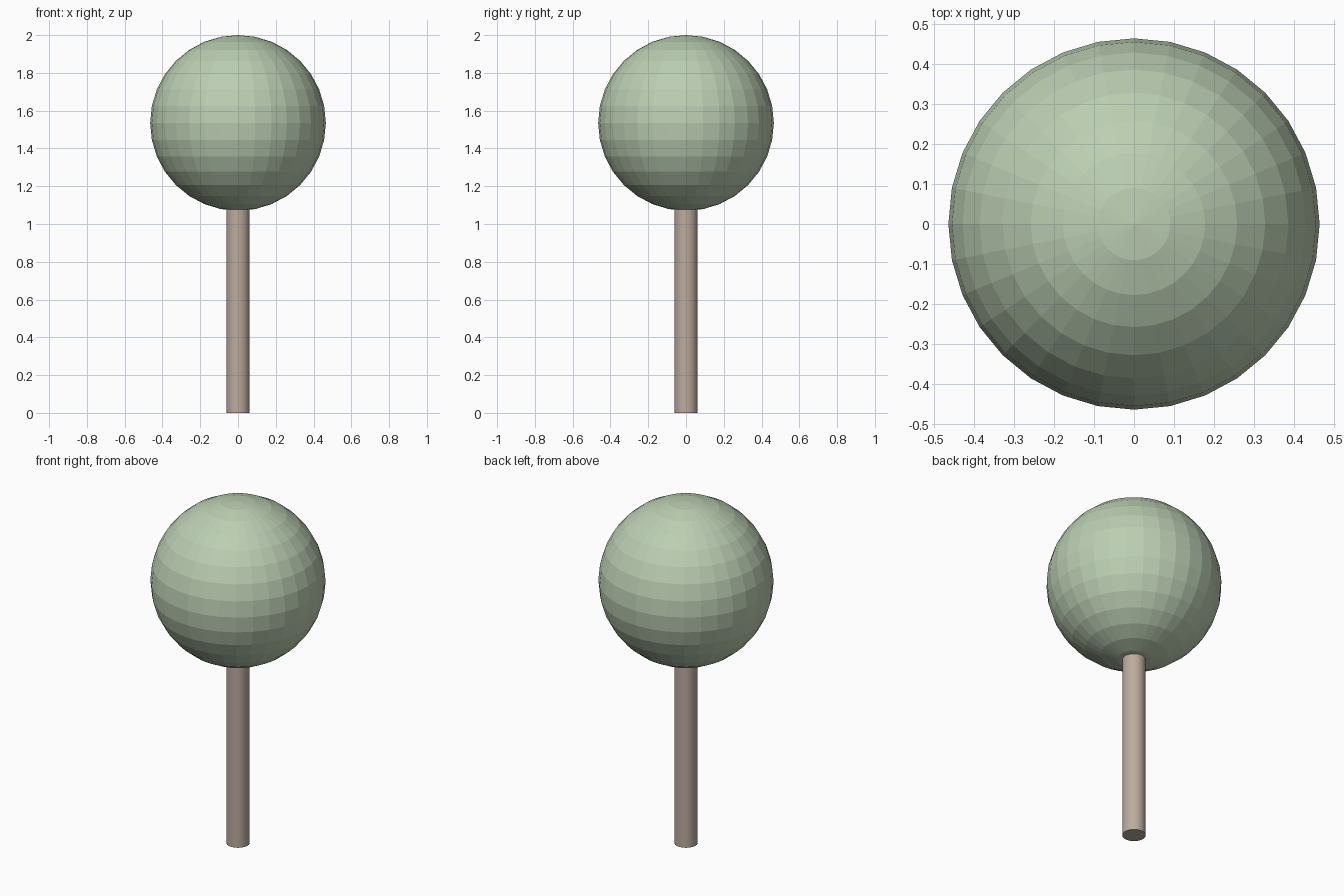
import bpy

if "Cube" in bpy.data.objects:
    bpy.data.objects.remove(bpy.data.objects["Cube"])


def paint(obj, name, color):
    mat = bpy.data.materials.new(name)
    mat.diffuse_color = color
    mat.use_nodes = True
    mat.node_tree.nodes["Principled BSDF"].inputs["Base Color"].default_value = mat.diffuse_color
    obj.data.materials.append(mat)


# Trunk: slim smooth cylinder, its top just inside the crown
trunk_top = 1.09
bpy.ops.mesh.primitive_cylinder_add(vertices=32, radius=0.062, depth=trunk_top,
                                    location=(0, 0, trunk_top / 2))
trunk = bpy.context.object
trunk.name = "trunk"
bpy.ops.object.shade_smooth_by_angle()
paint(trunk, "bark", (0.50, 0.41, 0.34, 1))

# Crown: flat-faceted ball
radius = 0.465
bpy.ops.mesh.primitive_uv_sphere_add(segments=32, ring_count=16, radius=radius,
                                     location=(0, 0, 2 - radius))
crown = bpy.context.object
crown.name = "crown"
bpy.ops.object.shade_flat()
paint(crown, "foliage", (0.50, 0.62, 0.45, 1))
